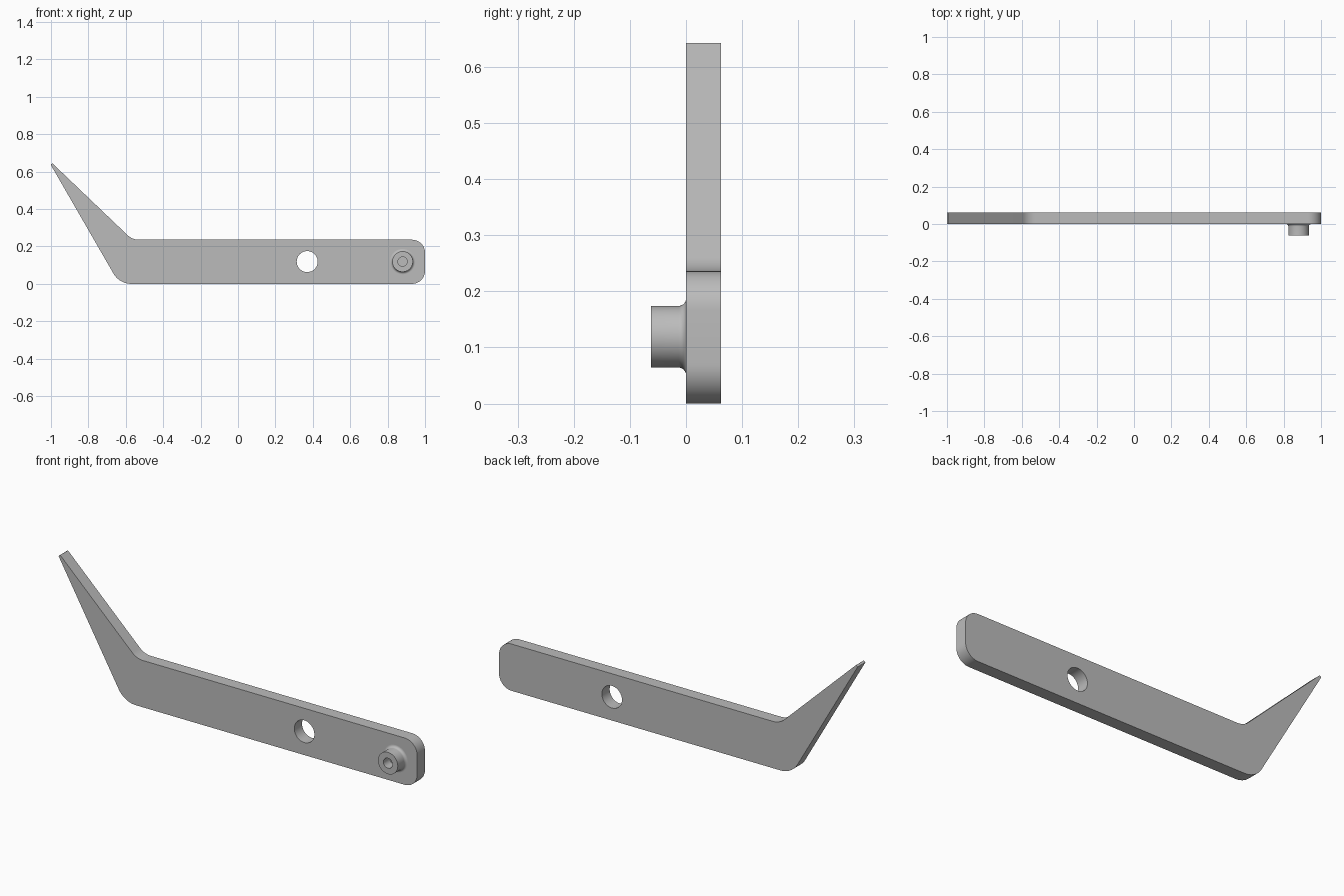
import bpy, bmesh, math
from mathutils import Vector, Matrix

cube = bpy.data.objects.get("Cube")
if cube:
    bpy.data.objects.remove(cube, do_unlink=True)

THICK = 0.062
AXIS_Z = 0.119
grey = bpy.data.materials.new("plain grey")
grey.use_nodes = True
colour = (0.5, 0.5, 0.5, 1)
grey.diffuse_color = colour
grey.node_tree.nodes["Principled BSDF"].inputs["Base Color"].default_value = colour


def finish(name, bm):
    bmesh.ops.recalc_face_normals(bm, faces=bm.faces)
    mesh = bpy.data.meshes.new(name)
    bm.to_mesh(mesh)
    bm.free()
    mesh.materials.append(grey)
    obj = bpy.data.objects.new(name, mesh)
    bpy.context.collection.objects.link(obj)
    return obj


def activate(obj):
    bpy.ops.object.select_all(action="DESELECT")
    obj.select_set(True)
    bpy.context.view_layer.objects.active = obj


def rounded(corners, steps=12):
    """Outline whose corners (x, z, radius) are replaced by tangent arcs."""
    out = []
    for i, (x, z, r) in enumerate(corners):
        p = Vector((x, z))
        a = (Vector(corners[i - 1][:2]) - p).normalized()
        b = (Vector(corners[(i + 1) % len(corners)][:2]) - p).normalized()
        half = a.angle(b) / 2
        centre = p + (a + b).normalized() * (r / math.sin(half))
        reach = r / math.tan(half)
        start, end = p + a * reach - centre, p + b * reach - centre
        sweep = math.pi - 2 * half
        for k in range(steps + 1):
            t = k / steps
            out.append(centre + (start * math.sin((1 - t) * sweep)
                                 + end * math.sin(t * sweep)) / math.sin(sweep))
    return out


# Flat arm with a tapered, upswept end
outline = rounded([(1, 0, 0.07), (1, 0.236, 0.07), (-0.565, 0.236, 0.09),
                   (-0.992, 0.644, 0.004), (-1.002, 0.638, 0.004),
                   (-0.634, 0, 0.11)])
bm = bmesh.new()
face = bm.faces.new([bm.verts.new((p.x, 0, p.y)) for p in outline])
extruded = bmesh.ops.extrude_face_region(bm, geom=[face])["geom"]
bmesh.ops.translate(bm, vec=(0, THICK, 0),
                    verts=[g for g in extruded if isinstance(g, bmesh.types.BMVert)])
arm = finish("arm_plate", bm)

# Through hole
bm = bmesh.new()
bmesh.ops.create_cone(bm, cap_ends=True, segments=64, radius1=0.056, radius2=0.056, depth=0.4,
                      matrix=Matrix.Translation((0.37, 0, AXIS_Z)) @ Matrix.Rotation(math.pi / 2, 4, "X"))
cutter = finish("hole_cutter", bm)
cutter.hide_render = True
cut = arm.modifiers.new("hole", "BOOLEAN")
cut.operation = "DIFFERENCE"
cut.solver = "EXACT"
cut.object = cutter
activate(arm)
bpy.ops.object.modifier_apply(modifier=cut.name)
bpy.data.objects.remove(cutter, do_unlink=True)

# Pivot boss: turned profile with blind bore and filleted foot
FILLET = 0.013
profile = [(0, -0.012), (0.025, -0.012), (0.025, -THICK), (0.055, -THICK)]
for k in range(9):
    t = k / 8 * math.pi / 2
    profile.append((0.055 + FILLET * (1 - math.cos(t)), FILLET * (math.sin(t) - 1)))
bm = bmesh.new()
verts = [bm.verts.new((r, y, 0)) for r, y in profile]
edges = [bm.edges.new(pair) for pair in zip(verts, verts[1:])]
bmesh.ops.spin(bm, geom=verts + edges, cent=(0, 0, 0), axis=(0, 1, 0),
               angle=2 * math.pi, steps=64)
bmesh.ops.remove_doubles(bm, verts=bm.verts, dist=0.0001)
boss = finish("pivot_boss", bm)
boss.location = (0.88, 0, AXIS_Z)

for obj in (arm, boss):
    activate(obj)
    bpy.ops.object.shade_smooth_by_angle(angle=math.radians(30))
